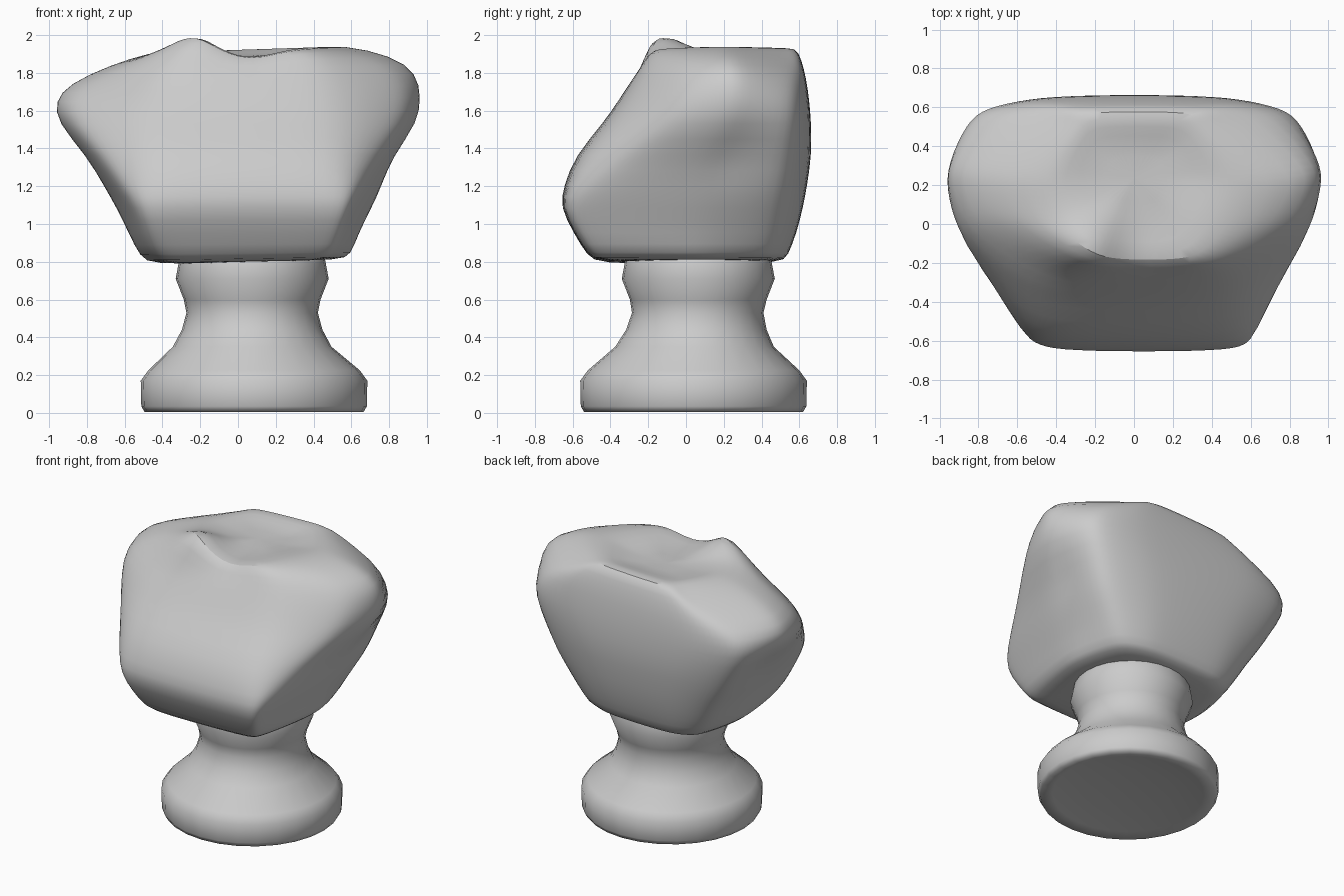
import bpy, bmesh, math
from mathutils import Vector


def finish(name, bm, angle, subdiv=0):
    bmesh.ops.recalc_face_normals(bm, faces=bm.faces)
    me = bpy.data.meshes.new(name)
    bm.to_mesh(me)
    bm.free()
    ob = bpy.data.objects.new(name, me)
    bpy.context.collection.objects.link(ob)
    if subdiv:
        mod = ob.modifiers.new("soften", 'SUBSURF')
        mod.levels = mod.render_levels = subdiv
    bpy.ops.object.select_all(action='DESELECT')
    ob.select_set(True)
    bpy.context.view_layer.objects.active = ob
    bpy.ops.object.shade_smooth_by_angle(angle=math.radians(angle))
    return ob


def skin(bm, rings, start, end):
    """Bridge rings of points, closing both ends with a fan to a centre point."""
    vr = [[bm.verts.new(p) for p in r] for r in rings]
    n = len(vr[0])
    for a, b in zip(vr, vr[1:]):
        for i in range(n):
            j = (i + 1) % n
            bm.faces.new((a[i], a[j], b[j], b[i]))
    for r, c in ((vr[0], start), (vr[-1], end)):
        v = bm.verts.new(c)
        for i in range(n):
            bm.faces.new((r[i], r[(i + 1) % n], v))


def closed_spline(pts, steps):
    """Closed Catmull-Rom curve through the control points (softened tangents)."""
    n, out = len(pts), []
    for i in range(n):
        a, b, c, d = (pts[(i + k) % n] for k in (-1, 0, 1, 2))
        m1, m2 = (c - a) * 0.36, (d - b) * 0.36
        for s in range(steps):
            t = s / steps
            t2, t3 = t * t, t * t * t
            out.append(b * (2*t3 - 3*t2 + 1) + m1 * (t3 - 2*t2 + t)
                       + c * (3*t2 - 2*t3) + m2 * (t3 - t2))
    return out


# Pedestal: turned foot and waist, (radius, z, centre x, centre y)
profile = [(0.30, 0.04, 0.085, 0.04), (0.50, 0.02, 0.085, 0.04),
           (0.58, 0.005, 0.085, 0.04), (0.597, 0.035, 0.085, 0.04),
           (0.60, 0.17, 0.085, 0.04), (0.56, 0.225, 0.085, 0.04),
           (0.42, 0.35, 0.075, 0.045), (0.372, 0.44, 0.075, 0.055),
           (0.348, 0.53, 0.075, 0.062), (0.362, 0.60, 0.075, 0.065),
           (0.405, 0.71, 0.075, 0.065), (0.39, 0.79, 0.075, 0.065),
           (0.38, 0.84, 0.075, 0.065)]
bm = bmesh.new()
rings = [[Vector((cx + r * math.cos(a), cy + r * math.sin(a), z))
          for a in (2 * math.pi * i / 28 for i in range(28))]
         for r, z, cx, cy in profile]
skin(bm, rings, (0.085, 0.04, 0.05), (0.075, 0.065, 0.84))
finish("pedestal", bm, 80)

# Torso levels: left z, right z, left x, right x, side y, front y, back y,
# front corner (fraction of width, y), half width of the flat front,
# back corner (fraction of width)
levels = [
    (0.785, 0.81, -0.46, 0.55, 0.05, -0.46, 0.50, 0.84, -0.38, 0.30, 0.82),
    (0.825, 0.835, -0.52, 0.60, 0.05, -0.515, 0.53, 0.87, -0.43, 0.34, 0.84),
    (0.95, 0.95, -0.58, 0.64, 0.05, -0.585, 0.575, 0.87, -0.50, 0.38, 0.88),
    (1.09, 1.09, -0.645, 0.71, 0.05, -0.66, 0.61, 0.85, -0.56, 0.42, 0.91),
    (1.20, 1.20, -0.71, 0.76, 0.08, -0.635, 0.63, 0.87, -0.49, 0.43, 0.93),
    (1.36, 1.36, -0.81, 0.83, 0.12, -0.57, 0.655, 0.88, -0.34, 0.44, 0.92),
    (1.54, 1.54, -0.965, 0.96, 0.23, -0.41, 0.655, 0.89, -0.13, 0.45, 0.86),
    (1.65, 1.67, -0.97, 0.97, 0.27, -0.33, 0.645, 0.90, -0.05, 0.43, 0.83),
    (1.74, 1.80, -0.90, 0.95, 0.27, -0.26, 0.63, 0.88, 0.0, 0.38, 0.74),
    (1.84, 1.89, -0.68, 0.82, 0.24, -0.21, 0.605, 0.86, 0.0, 0.30, 0.62),
    (1.91, 1.95, -0.46, 0.56, 0.22, -0.18, 0.58, 0.82, -0.02, 0.22, 0.64),
    (1.91, 1.93, -0.36, 0.40, 0.24, -0.09, 0.50, 0.78, 0.06, 0.16, 0.75),
    (1.89, 1.89, -0.22, 0.25, 0.24, 0.05, 0.40, 0.78, 0.12, 0.10, 0.80)]


def torso_ring(zl, zr, xl, xr, ys, yf, yb, cf, cy, fw, bc):
    ybc = ys + (yb - ys) * 0.78
    xm = (xl + xr) / 2 + 0.02
    outline = [(xm - fw, yf), (xm + fw, yf), (xr * cf, cy), (xr, ys),
               (xr * bc, ybc), (xr * 0.45, yb), (xl * 0.45, yb),
               (xl * bc, ybc), (xl, ys), (xl * cf, cy)]
    pts = closed_spline([Vector((x, y, 0)) for x, y in outline], 4)
    for p in pts:
        p.z = zl + (zr - zl) * (p.x - xl) / (xr - xl)
        # Broken neck edge: raised tip on the left, dip in the middle
        if p.z > 1.8:
            tip = math.exp(-((p.x + 0.26)**2 + (p.y + 0.15)**2) / 0.028)
            dip = math.exp(-((p.x - 0.05)**2 + (p.y + 0.17)**2) / 0.03)
            p.z += 0.1 * tip - 0.055 * dip
        # Hollow under each shoulder
        hollow = math.exp(-((p.y - 0.25)**2 + (p.z - 1.38)**2) / 0.012)
        p.x *= 1 - 0.03 * hollow
    return pts


bm = bmesh.new()
skin(bm, [torso_ring(*l) for l in levels], (0.05, 0.04, 0.80), (0.0, 0.24, 1.885))
finish("torso", bm, 60, 1)
